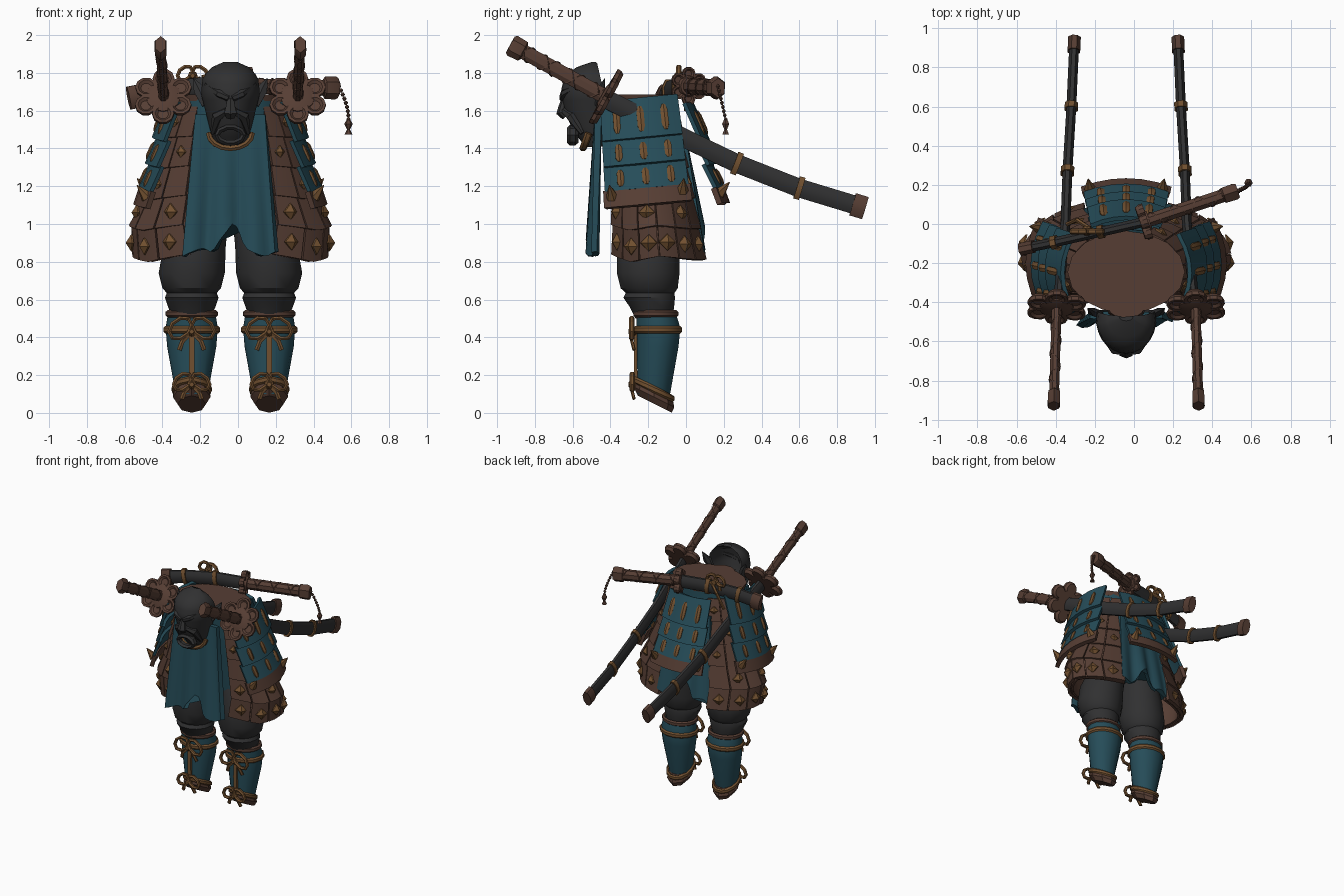
import bpy, bmesh
from math import sin, cos, pi, radians
from mathutils import Vector

if "Cube" in bpy.data.objects:
    bpy.data.objects.remove(bpy.data.objects["Cube"])
V = Vector
CENTRE = -0.04


def material(name, rgb):
    m = bpy.data.materials.new(name)
    m.use_nodes = True
    m.diffuse_color = (*rgb, 1)
    m.node_tree.nodes["Principled BSDF"].inputs["Base Color"].default_value = (*rgb, 1)
    return m


brown = material("brown leather", (.094, .048, .034))
teal = material("teal cloth", (.019, .073, .099))
black = material("charcoal", (.03, .03, .031))
gold = material("ochre trim", (.165, .08, .029))


def finish(name, bm, mat):
    bmesh.ops.recalc_face_normals(bm, faces=bm.faces)
    bmesh.ops.translate(bm, verts=bm.verts, vec=(CENTRE, 0, 0))
    for f in bm.faces:
        f.smooth = True
    for e in bm.edges:
        e.smooth = e.calc_face_angle(0) < radians(32)
    mesh = bpy.data.meshes.new(name)
    bm.to_mesh(mesh)
    bm.free()
    mesh.materials.append(mat)
    bpy.context.scene.collection.objects.link(bpy.data.objects.new(name, mesh))


def skin(bm, rings, cyclic=False):
    vs = [[bm.verts.new(p) for p in r] for r in rings]
    n = len(vs[0])
    for a, b in list(zip(vs, vs[1:])) + ([(vs[-1], vs[0])] if cyclic else []):
        for i in range(n):
            j = (i + 1) % n
            bm.faces.new((a[i], a[j], b[j], b[i]))
    if not cyclic:
        bm.faces.new(vs[0][::-1])
        bm.faces.new(vs[-1])


def angles(n, phase=0):
    return [2 * pi * i / n + phase for i in range(n)]


def loft(bm, rows, n=14, tilt=0):
    skin(bm, [[V((x + rx * cos(a), y + ry * sin(a), z + tilt * ry * sin(a)))
               for a in angles(n)] for x, y, z, rx, ry in rows])


def sweep(bm, pts, w, h, n=6, up=(0, 0, 1), cyclic=False, scales=None):
    pts, up, m, rings = [V(p) for p in pts], V(up), len(pts), []
    for i, p in enumerate(pts):
        a, b = (i - 1, (i + 1) % m) if cyclic else (max(i - 1, 0), min(i + 1, m - 1))
        t = (pts[b] - pts[a]).normalized()
        side = t.cross(up).normalized()
        top, k = side.cross(t), scales[i] if scales else 1
        rings.append([p + side * w * k * cos(c) + top * h * k * sin(c) for c in angles(n, pi / n)])
    skin(bm, rings, cyclic)


def lathe(bm, p, axis, profile, n=8):
    q = V(axis).to_track_quat('Z', 'Y')
    skin(bm, [[V(p) + q @ V((r * cos(a), r * sin(a), h)) for a in angles(n)] for r, h in profile])


def panel(bm, f, nu, nv, t, u0=-1, u1=1):
    # Curved sheet with thickness, u across and v from 0 to 1 downward
    rings, e = [], .001
    for j in range(nv + 1):
        front, back = [], []
        for i in range(nu + 1):
            u, v = u0 + (u1 - u0) * i / nu, j / nv
            n = (f(u + e, v) - f(u - e, v)).cross(f(u, v + e) - f(u, v - e)).normalized()
            front.append(f(u, v) + n * t / 2)
            back.append(f(u, v) - n * t / 2)
        rings.append(front + back[::-1])
    skin(bm, rings)


def interp(x, table):
    for (a, p), (b, q) in zip(table, table[1:]):
        if x <= b:
            return p + (q - p) * max(0, (x - a) / (b - a))
    return table[-1][1]


def hoop(bm, x, y, z, rx, ry, w, h, tilt=0):
    sweep(bm, [(x + rx * cos(a), y + ry * sin(a), z + tilt * ry * sin(a)) for a in angles(14)],
          w, h, cyclic=True)


def bow(bm, p, size):
    p = V(p)
    for s in (-1, 1):
        sweep(bm, [p + size * V((s * (.5 + .5 * cos(a)), -.1, .45 * sin(a) + .15 - .15 * cos(a)))
                   for a in angles(8)], .012, .015, up=(0, 1, 0), cyclic=True)
        sweep(bm, [p, p + size * V((s * .4, -.1, -.4)), p + size * V((s * .55, 0, -.8))],
              .014, .009, up=(0, 1, 0))
    lathe(bm, p + V((0, .02, 0)), (0, -1, 0), [(.02, 0), (.026, .03), (.012, .05)])


def sword(name, tip, guard, path, bands, flower, w, h):
    # Flattened wrapped grip, petal guard, curved scabbard
    tip, guard = V(tip), V(guard)
    axis = guard - tip
    d, q = axis.normalized(), axis.to_track_quat('Z', 'Y')
    side = d.cross(V((0, 0, 1))).normalized()
    top = side.cross(d)
    bm = bmesh.new()
    sweep(bm, [tip + d * .02, guard], w, h, 8)
    sweep(bm, [tip + d * k for k in (0, .015, .075, .085)], w * 1.35, h * 1.4, 6,
          scales=(.85, 1, .95, .7))
    for s in (-1, 1):
        sweep(bm, [tip + side * w * cos(i * .5) + top * s * h * sin(i * .5)
                   + d * (.08 + (axis.length - .1) * i / 40) for i in range(41)], .004, .004, 4)
    finish(name + "_handle", bm, brown)
    bm = bmesh.new()
    cup = [(.045, -.02), (.06, 0), (.06, .02), (.044, .02), (.03, .008)]
    for a in angles(6, pi / 6):
        lathe(bm, guard + q @ V((.11 * cos(a), .11 * sin(a), 0)) * flower, -axis,
              [(r * flower, k) for r, k in cup], 10)
    lathe(bm, guard, -axis, [(.095 * flower, -.02), (.095 * flower, .015), (.05, .03)], 12)
    finish(name + "_flower_guard", bm, brown)
    bm = bmesh.new()
    sweep(bm, path, .027, .053, 8)
    finish(name + "_scabbard", bm, black)
    ends, bm = [V(p) for p in path], bmesh.new()
    d = (ends[-1] - ends[-2]).normalized()
    sweep(bm, [ends[-1] - d * .05, ends[-1] + d * .02], .035, .066, 8)
    finish(name + "_scabbard_cap", bm, brown)
    bm = bmesh.new()
    for i, k in bands:
        d = (ends[i + 1] - ends[i]).normalized()
        c = ends[i].lerp(ends[i + 1], k)
        sweep(bm, [c - d * .015, c + d * .015], .037, .066, 8)
    finish(name + "_scabbard_bands", bm, gold)


def armour_plate(name, place):
    # Three laced rows, a leather hem, slot lacing and horn spikes
    rows = [(0, .38), (.36, .62), (.6, .85)]
    cloth, hem, trim = bmesh.new(), bmesh.new(), bmesh.new()
    for a, b in rows:
        panel(cloth, lambda u, v: place(u, a + (b - a) * v, .022 * v), 6, 1, .022)
        for u in (-.62, 0, .62):
            n = place(u, a, .1) - place(u, a, 0)
            sweep(trim, [place(u, a + (b - a) * k, .008 + .022 * k) for k in (.22, .35, .72, .85)],
                  .022, .014, 6, n, scales=(.5, 1, 1, .5))
    panel(hem, lambda u, v: place(u * 1.03, .84 + .16 * v, .015 + .005 * v), 6, 1, .03)
    for u in (-.85, .85):
        p = place(u, .9, .02)
        lathe(trim, p, place(u * 1.1, .8, .12) - p, [(.034, 0), (.02, .04), (.002, .085)], 6)
    finish(name + "_cloth_rows", cloth, teal)
    finish(name + "_hem", hem, brown)
    finish(name + "_trim", trim, gold)


# Torso and neck cap
bm = bmesh.new()
loft(bm, [(0, -.15, 1, .40, .20), (0, -.2, 1.3, .35, .2), (0, -.24, 1.55, .28, .2),
          (0, -.245, 1.67, .29, .2)], 20)
finish("torso", bm, teal)
bm = bmesh.new()
loft(bm, [(0, -.245, 1.65, .29, .2), (0, -.245, 1.685, .30, .21)], 16)
loft(bm, [(0, -.4, 1.6, .11, .1), (0, -.4, 1.684, .1, .09)], 10)
finish("neck_cap", bm, brown)


# Cloth hangings at front and back
def hanging(y0, slope, top, width, fold):
    def f(u, v):
        low = interp(abs(u), [(0, 1), (.15, .96), (.35, .86), (1, .84)]) + .02 * sin(u * 7)
        return V((u * (width + .06 * v), y0 + slope * v + fold * sin(u * 9) * (.1 + v),
                  top + (low - top) * v))
    return f


bm = bmesh.new()
panel(bm, hanging(-.465, -.03, 1.58, .185, .018), 20, 6, .035)
finish("front_cloth", bm, teal)
bm = bmesh.new()
panel(bm, hanging(-.02, .1, 1.5, .17, .01), 20, 6, .025)
finish("back_cloth", bm, teal)

for s, side in ((1, "left"), (-1, "right")):
    # Plated coat half with pyramid studs
    def coat(a, v, n=0):
        rx = interp(v, [(0, .28), (.6, .45), (.83, .53), (1, .5)]) + n
        start, end = .65 - .2 * v, pi - .42
        t = start + (end - start) * a
        drop = interp(a, [(0, .78), (.25, .82), (.5, .79), (.8, .81), (1, .81)])
        return V((s * rx * sin(t), -.235 + .09 * v - (.2 + .06 * v + n) * cos(t), 1.62 - drop * v))
    plates, studs = bmesh.new(), bmesh.new()
    panel(plates, lambda u, v: coat(u, v, -.02), 12, 6, .015, 0, 1)
    cols, rows = 6, 5
    for c in range(cols):
        for r in range(rows):
            panel(plates, lambda u, v: coat((c + u) / cols, (r + v) / rows, -.005 + .012 * v),
                  2, 1, .025, .03, .97)
            if r == rows - 1 or (c + r) % 2:
                a, v = (c + .5) / cols, (r + .5) / rows
                p, k = coat(a, v, .008), 1 if r > 2 else .75
                lathe(studs, p, coat(a, v, .1) - coat(a, v),
                      [(.046 * k, 0), (.044 * k, .008), (.002, .035 * k)], 4)
    finish(side + "_coat", plates, brown)
    finish(side + "_coat_studs", studs, gold)
    armour_plate(side + "_shoulder_plate", lambda u, v, n: V((
        s * (.325 + .155 * v - .06 * u * u + n), -.25 + .05 * v + u * (.2 + .02 * v),
        1.665 - .57 * v + n * .35 + .02 * u)))

    # Legs, shin guards and feet
    x = s * .205
    bm = bmesh.new()
    loft(bm, [(s * .15, -.18, 1.04, .14, .15), (s * .19, -.2, .88, .165, .17),
              (x, -.2, .74, .175, .17), (x, -.195, .66, .155, .155), (x, -.19, .635, .132, .132),
              (x, -.195, .61, .142, .14), (x, -.18, .56, .125, .12), (x, -.17, .5, .1, .1)])
    finish(side + "_trouser_leg", bm, black)
    bm = bmesh.new()
    loft(bm, [(x, -.16, .53, .125, .108), (x, -.145, .45, .138, .118), (x, -.15, .35, .13, .113),
              (x, -.17, .1, .085, .088)])
    finish(side + "_shin_guard", bm, teal)
    bm = bmesh.new()
    loft(bm, [(x, -.17, .14, .09, .095), (x, -.17, .085, .1, .108), (x, -.165, .046, .075, .09)], 8, -.5)
    hoop(bm, x, -.16, .525, .126, .11, .014, .02)
    finish(side + "_shoe", bm, brown)
    bm = bmesh.new()
    hoop(bm, x, -.15, .44, .14, .122, .012, .02)
    hoop(bm, x, -.17, .125, .096, .102, .012, .018, -.5)
    sweep(bm, [(x, -.265, .43), (x, -.268, .3), (x, -.265, .14)], .02, .012, 4, (0, 1, 0))
    bow(bm, (x, -.275, .43), .12)
    bow(bm, (x, -.275, .15), .095)
    finish(side + "_leg_ties", bm, gold)

    # Long sword through the shoulder
    sword(side + "_sword", (s * .37, -.93, 1.95), (s * .355, -.42, 1.67),
          [(s * .35, -.42, 1.66), (s * .31, 0, 1.45), (s * .3, .27, 1.32), (s * .28, .6, 1.19),
           (s * .265, .93, 1.09)], [(2, 0), (3, 0)], .96, .027, .042)

# Back plate, short sword with bow and tassel
armour_plate("back_plate", lambda u, v, n: V((
    u * (.18 + .04 * v), .03 + .17 * v - .04 * u * u + n, 1.64 - .54 * v + n * .3)))
sword("back_sword", (.57, .17, 1.72), (.09, .01, 1.73),
      [(.09, .01, 1.73), (-.13, -.04, 1.73), (-.35, -.09, 1.705), (-.52, -.125, 1.67)],
      [(1, 0), (2, .1)], .6, .036, .044)
bm = bmesh.new()
bow(bm, (-.2, -.03, 1.785), .08)
sweep(bm, [(-.16, -.04, 1.77), (-.25, .02, 1.72), (-.3, 0, 1.6)], .012, .012)
finish("sword_bow", bm, gold)
bm = bmesh.new()
for i in range(9):
    lathe(bm, (.575 + .05 * sin(i * .2), .17 + .04 * i / 8, 1.74 - .022 * i), (0, 0, -1),
          [(.005, 0), (.012, .01), (.005, .022)], 6)
lathe(bm, (.625, .21, 1.56), (0, 0, -1), [(.006, 0), (.022, .03), (.008, .06), (.02, .085)], 6)
finish("sword_tassel", bm, brown)

# Mask with brows, nose, cheeks, ears and mouth
bm = bmesh.new()


def face(u, v):
    w = interp(v, [(0, .03), (.04, .085), (.17, .14), (.36, .15), (.58, .125), (.8, .1), (1, .07)])
    d = interp(v, [(0, .05), (.04, .12), (.17, .195), (.36, .215), (.58, .19), (.8, .15), (1, .08)])
    x, y = sin(u * pi / 2), abs(cos(u * pi / 2)) ** .8
    back = -.44 - .03 * max(0, 1 - v / .3)
    return V((w * x, back - (d + .44 + back) * y, 1.85 - .44 * v))


panel(bm, face, 14, 16, .02)
for s in (-1, 1):
    sweep(bm, [(s * .01, -.655, 1.665), (s * .06, -.645, 1.69), (s * .13, -.56, 1.74)], .02, .02,
          scales=(.9, 1.1, .5))
    sweep(bm, [(s * .02, -.645, 1.6), (s * .07, -.605, 1.57), (s * .095, -.55, 1.48)], .025, .025,
          scales=(.7, 1.2, .5))
    sweep(bm, [(s * .13, -.47, 1.63), (s * .165, -.45, 1.71), (s * .195, -.43, 1.77)], .035, .022,
          up=(0, 1, 0), scales=(.7, 1, .1))
sweep(bm, [(0, -.64, 1.68), (0, -.655, 1.62), (0, -.66, 1.59), (0, -.64, 1.565)], .035, .025, 6,
      (0, 1, 0), scales=(.5, .8, 1.1, .7))
sweep(bm, [(.07 * cos(a), -.6, 1.47 + .042 * sin(a)) for a in angles(10)], .016, .03,
      up=(0, 1, 0), cyclic=True)
finish("mask", bm, black)
bm = bmesh.new()
sweep(bm, [(.115 * cos(a), -.515 - .03 * sin(a), 1.48 - .08 * sin(a))
           for a in [pi * i / 8 for i in range(9)]], .016, .02, up=(0, 1, 0))
finish("mask_cord", bm, gold)
